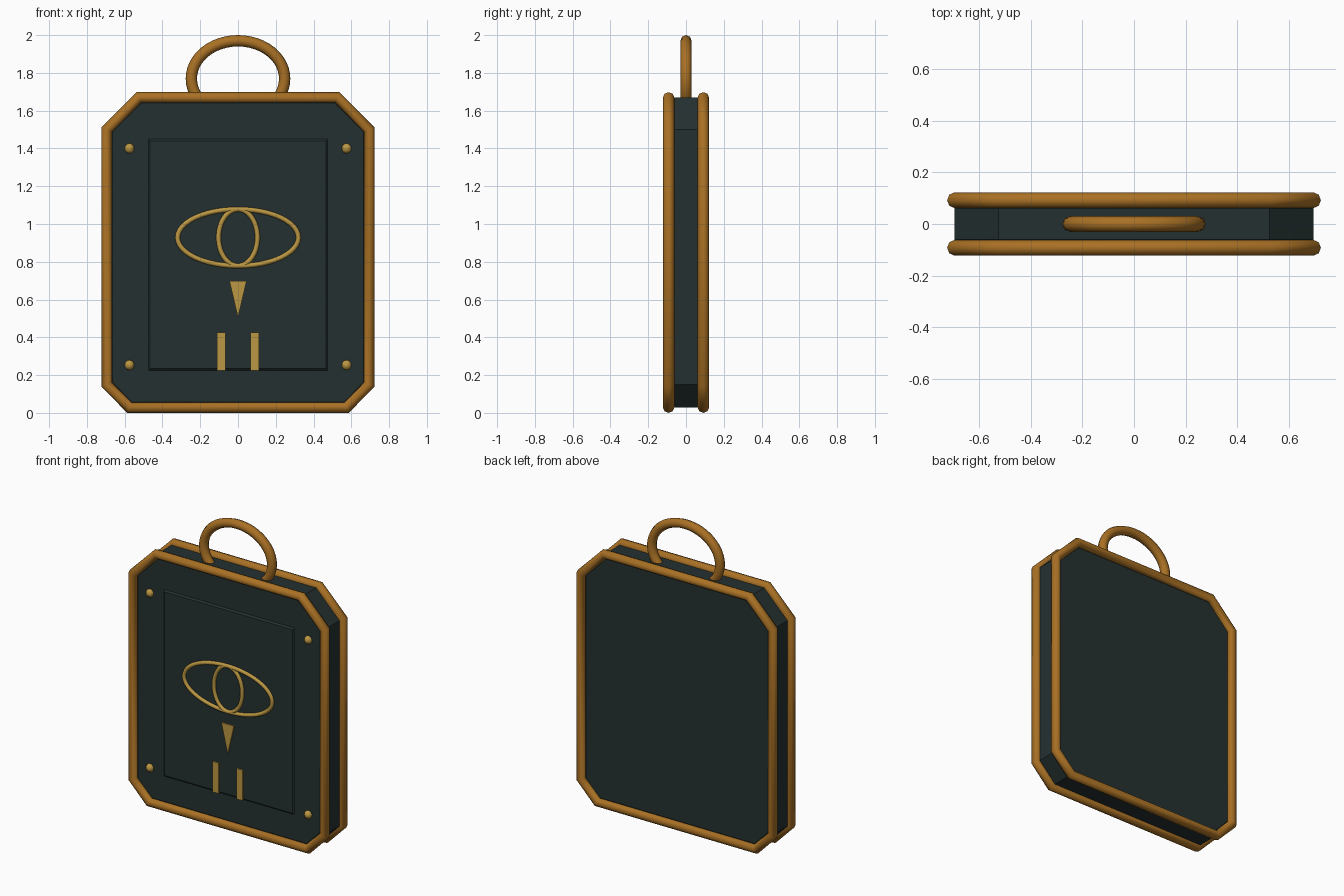
import bpy, bmesh, math

if "Cube" in bpy.data.objects:
    bpy.data.objects.remove(bpy.data.objects["Cube"])


def material(name, rgb):
    m = bpy.data.materials.new(name)
    m.diffuse_color = (*rgb, 1)
    m.use_nodes = True
    m.node_tree.nodes["Principled BSDF"].inputs["Base Color"].default_value = m.diffuse_color
    return m


DARK = material("dark slate", (0.018, 0.030, 0.030))
BRONZE = material("bronze", (0.40, 0.165, 0.018))
GOLD = material("pale gold", (0.50, 0.31, 0.055))


def prism(name, outline, y0, y1, mat, bevel=0.0):
    """Extrude an (x, z) outline from y0 to y1."""
    bm = bmesh.new()
    face = bm.faces.new([bm.verts.new((x, y0, z)) for x, z in outline])
    new = bmesh.ops.extrude_face_region(bm, geom=[face])["geom"]
    for v in new:
        if isinstance(v, bmesh.types.BMVert):
            v.co.y = y1
    bmesh.ops.recalc_face_normals(bm, faces=bm.faces)
    if bevel:
        rim = [e for e in bm.edges if abs(e.verts[0].co.y - e.verts[1].co.y) < 1e-6]
        bmesh.ops.bevel(bm, geom=rim, offset=bevel, segments=1, affect='EDGES')
    me = bpy.data.meshes.new(name)
    bm.to_mesh(me)
    bm.free()
    me.materials.append(mat)
    ob = bpy.data.objects.new(name, me)
    bpy.context.collection.objects.link(ob)
    return ob


def tube(name, path, y, radius, mat):
    """Closed round tube along an (x, z) path."""
    cu = bpy.data.curves.new(name, 'CURVE')
    cu.dimensions = '3D'
    cu.bevel_depth = radius
    cu.bevel_resolution = 2
    sp = cu.splines.new('POLY')
    sp.points.add(len(path) - 1)
    for p, (x, z) in zip(sp.points, path):
        p.co = (x, y, z, 1)
    sp.use_cyclic_u = True
    sp.use_smooth = True
    cu.materials.append(mat)
    ob = bpy.data.objects.new(name, cu)
    bpy.context.collection.objects.link(ob)
    bpy.ops.object.select_all(action='DESELECT')
    ob.select_set(True)
    bpy.context.view_layer.objects.active = ob
    bpy.ops.object.convert(target='MESH')


def ellipse(rx, rz, cz, n=48):
    return [(rx * math.cos(2 * math.pi * i / n), cz + rz * math.sin(2 * math.pi * i / n))
            for i in range(n)]


def rect(x0, x1, z0, z1):
    return [(x0, z0), (x1, z0), (x1, z1), (x0, z1)]


# case body with clipped corners
half = [(0.575, 0.028), (0.695, 0.15), (0.695, 1.50), (0.525, 1.67)]
outline = half + [(-x, z) for x, z in reversed(half)]
prism("case_body", outline, -0.09, 0.09, DARK, 0.03)

# bronze edging, front and back
for side, y in (("front", -0.092), ("back", 0.092)):
    tube(side + "_edging", outline, y, 0.03, BRONZE)

# carrying ring
tube("handle_ring", ellipse(0.247, 0.20, 1.77), 0, 0.03, BRONZE)

# raised front panel
prism("front_panel", rect(-0.475, 0.475, 0.225, 1.45), -0.08, -0.10, DARK, 0.01)

# eye emblem
tube("eye_outline", ellipse(0.32, 0.15, 0.928), -0.102, 0.013, GOLD)
tube("eye_iris", ellipse(0.103, 0.15, 0.928), -0.102, 0.013, GOLD)
prism("emblem_wedge", [(0, 0.505), (0.045, 0.697), (-0.045, 0.697)], -0.099, -0.108, GOLD)
for side, s in (("left", -1), ("right", 1)):
    prism(side + "_emblem_bar", rect(*sorted((s * 0.065, s * 0.11)), 0.225, 0.425),
          -0.099, -0.108, GOLD)

# corner rivets
for side, x in (("left", -0.575), ("right", 0.575)):
    for level, z in (("lower", 0.253), ("upper", 1.40)):
        bpy.ops.mesh.primitive_uv_sphere_add(segments=10, ring_count=6, radius=0.027,
                                             location=(x, -0.09, z))
        ob = bpy.context.object
        ob.name = f"{level}_{side}_rivet"
        ob.data.materials.append(GOLD)
        bpy.ops.object.shade_smooth()
